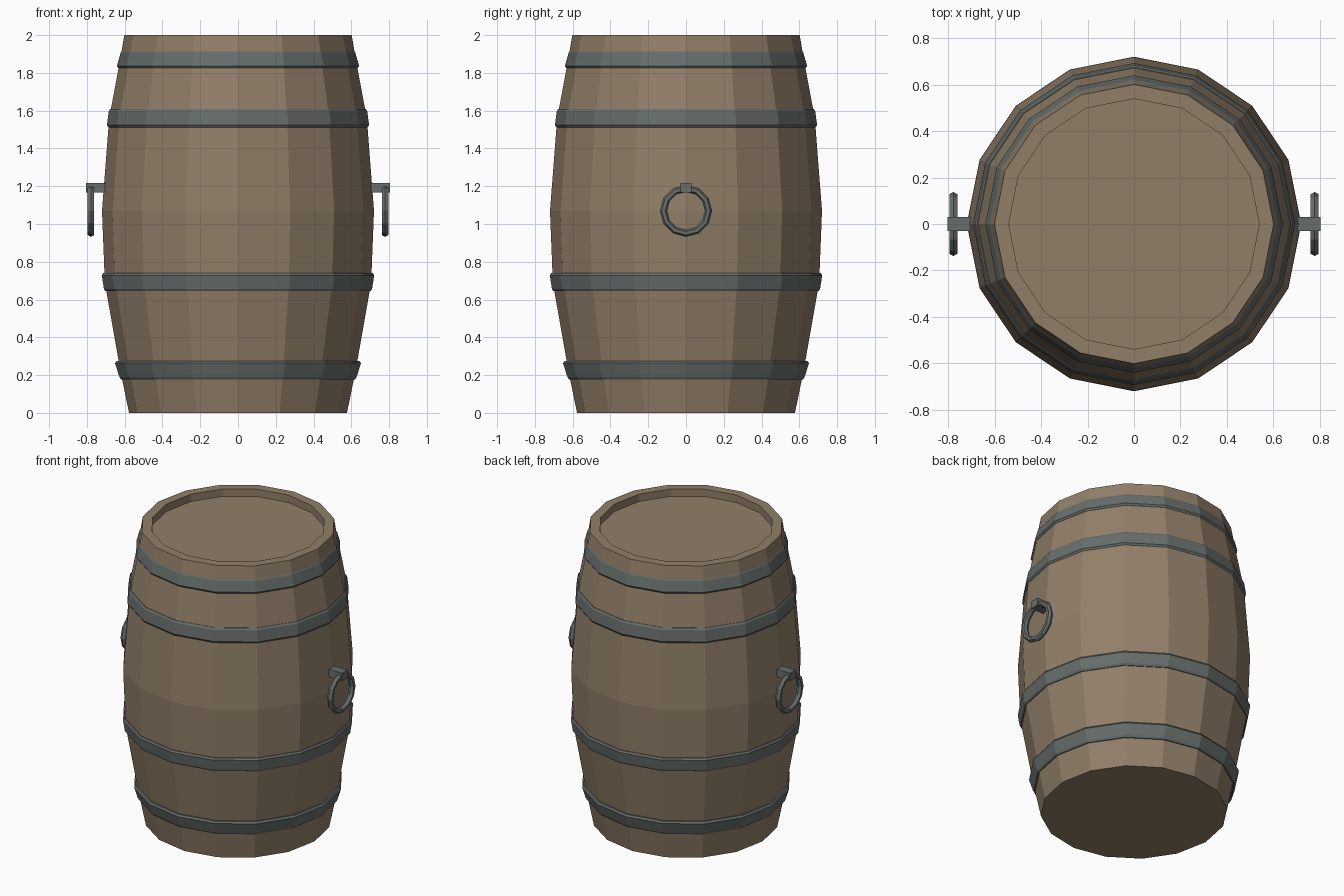
import bpy, bmesh, math

if "Cube" in bpy.data.objects:
    bpy.data.objects.remove(bpy.data.objects["Cube"])

SIDES = 16


def material(name, rgb):
    m = bpy.data.materials.new(name)
    m.diffuse_color = (*rgb, 1)
    m.use_nodes = True
    m.node_tree.nodes["Principled BSDF"].inputs["Base Color"].default_value = m.diffuse_color
    return m


wood = material("brown_wood", (0.285, 0.212, 0.140))
iron = material("grey_iron", (0.132, 0.154, 0.146))


def finish(name, bm, mat):
    bmesh.ops.recalc_face_normals(bm, faces=bm.faces[:])
    me = bpy.data.meshes.new(name)
    bm.to_mesh(me)
    bm.free()
    me.materials.append(mat)
    ob = bpy.data.objects.new(name, me)
    bpy.context.collection.objects.link(ob)
    return ob


def lathe(name, profile, mat, closed):
    """Turn (radius, z) points around z; closed joins the profile into a ring, otherwise cap the ends."""
    bm = bmesh.new()
    rings = []
    for r, z in profile:
        rings.append([bm.verts.new((r * math.cos(2 * math.pi * i / SIDES),
                                    r * math.sin(2 * math.pi * i / SIDES), z)) for i in range(SIDES)])
    pairs = list(zip(rings, rings[1:]))
    if closed:
        pairs.append((rings[-1], rings[0]))
    else:
        bm.faces.new(rings[0])
        bm.faces.new(rings[-1])
    for a, b in pairs:
        for i in range(SIDES):
            j = (i + 1) % SIDES
            bm.faces.new((a[i], a[j], b[j], b[i]))
    return finish(name, bm, mat)


# Barrel body with raised rim and recessed lid
lathe("barrel_body", [(0.577, 0), (0.623, 0.225), (0.705, 0.69), (0.72, 1.07), (0.682, 1.56),
                      (0.624, 1.87), (0.602, 2.0), (0.54, 2.0), (0.54, 1.95)], wood, False)

# Iron hoops: bottom z, top z, bottom radius, top radius, with chamfered edges
hoops = [(0.178, 0.275, 0.628, 0.651), (0.645, 0.74, 0.710, 0.721),
         (1.512, 1.61, 0.694, 0.684), (1.825, 1.917, 0.641, 0.622)]
for n, (z0, z1, r0, r1) in enumerate(hoops):
    c = 0.012
    lathe(f"hoop_{n + 1}", [(r0 - 0.05, z0), (r0 - 0.008, z0), (r0, z0 + c),
                            (r1, z1 - c), (r1 - 0.008, z1), (r1 - 0.05, z1)], iron, True)

# Side handles: bracket and hanging ring
for side, s in (("right", 1), ("left", -1)):
    bm = bmesh.new()
    bmesh.ops.create_cube(bm, size=1)
    for v in bm.verts:
        v.co = (s * 0.735 + v.co.x * 0.14, v.co.y * 0.06, 1.192 + v.co.z * 0.052)
    finish(f"handle_bracket_{side}", bm, iron)

    bm = bmesh.new()
    seg, tube = 12, 6
    grid = []
    for i in range(seg):
        a = 2 * math.pi * i / seg
        row = []
        for k in range(tube):
            t = 2 * math.pi * k / tube
            r = 0.119 + 0.019 * math.cos(t)
            row.append(bm.verts.new((s * 0.779 + 0.02 * math.sin(t),
                                     r * math.cos(a), 1.07 + r * math.sin(a))))
        grid.append(row)
    for i in range(seg):
        for k in range(tube):
            a, b = grid[i], grid[(i + 1) % seg]
            m = (k + 1) % tube
            bm.faces.new((a[k], b[k], b[m], a[m]))
    finish(f"handle_ring_{side}", bm, iron)
